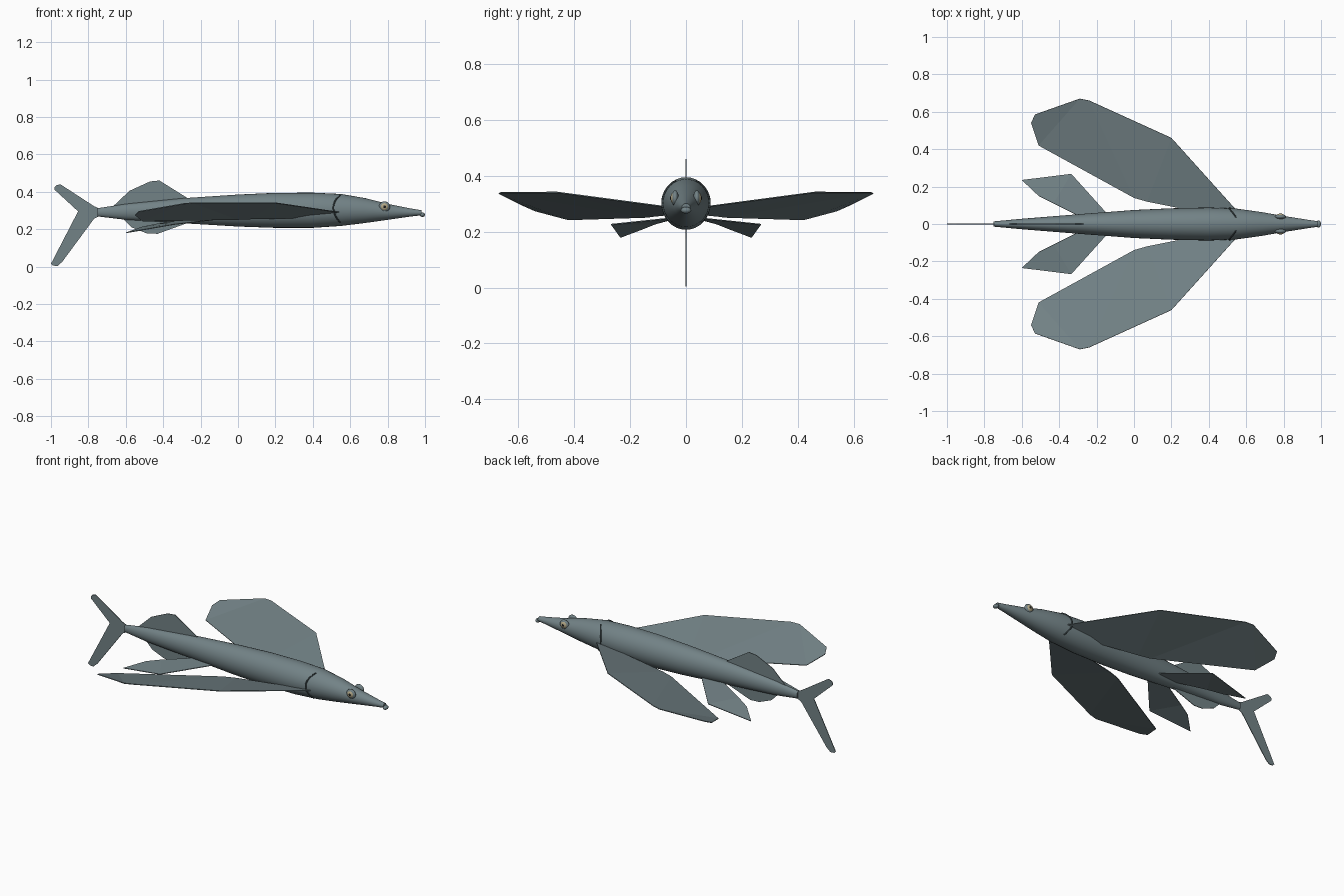
import bpy, bmesh, math
from mathutils import Vector

cube = bpy.data.objects.get("Cube")
if cube:
    bpy.data.objects.remove(cube, do_unlink=True)


def material(name, rgb):
    m = bpy.data.materials.new(name)
    m.use_nodes = True
    m.diffuse_color = (*rgb, 1)
    m.node_tree.nodes["Principled BSDF"].inputs["Base Color"].default_value = (*rgb, 1)
    return m


SKIN = material("blue grey skin", (.17, .225, .24))
GILL = material("dark gill", (.05, .07, .075))
IRIS = material("pale gold iris", (.45, .39, .24))
PUPIL = material("black pupil", (.01, .01, .01))


def make(name, bm, mat, smooth=True):
    bmesh.ops.recalc_face_normals(bm, faces=bm.faces)
    mesh = bpy.data.meshes.new(name)
    bm.to_mesh(mesh)
    bm.free()
    mesh.materials.append(mat)
    obj = bpy.data.objects.new(name, mesh)
    bpy.context.collection.objects.link(obj)
    if smooth:
        bpy.ops.object.select_all(action='DESELECT')
        obj.select_set(True)
        bpy.context.view_layer.objects.active = obj
        bpy.ops.object.shade_smooth_by_angle(angle=math.radians(40))
    return obj


# Body sections: x, bottom z, top z, half width
SECTIONS = [(-.75, .268, .312, .014), (-.6, .25, .335, .028), (-.3, .232, .365, .052),
            (0, .214, .385, .075), (.2, .207, .394, .084), (.4, .207, .395, .088),
            (.55, .217, .388, .082), (.68, .233, .366, .064), (.8, .25, .335, .043),
            (.92, .267, .311, .024), (.98, .274, .301, .015)]


def body_point(x, angle, grow=0):
    for a, b in zip(SECTIONS, SECTIONS[1:]):
        if x <= b[0]:
            break
    t = (x - a[0]) / (b[0] - a[0])
    low, high, wide = (a[i] + t * (b[i] - a[i]) for i in (1, 2, 3))
    return Vector((x, (wide + grow) * math.cos(angle),
                   (low + high) / 2 + ((high - low) / 2 + grow) * math.sin(angle)))


# Body
SIDES = 32
bm = bmesh.new()
rings = [[bm.verts.new(body_point(s[0], math.tau * i / SIDES)) for i in range(SIDES)]
         for s in SECTIONS]
for r, q in zip(rings, rings[1:]):
    for i in range(SIDES):
        j = (i + 1) % SIDES
        bm.faces.new((r[i], r[j], q[j], q[i]))
bm.faces.new(rings[0])
bm.faces.new(rings[-1])
make("body", bm, SKIN)


# Fins are thin strips spanning a leading and a trailing edge
def fin(name, lead, trail, side=1):
    bm = bmesh.new()
    rows = [[bm.verts.new((x, side * y, z)) for x, y, z in row] for row in (lead, trail)]
    a, b = rows
    for i in range(len(a) - 1):
        bm.faces.new((a[i], a[i + 1], b[i + 1], b[i]))
    obj = make(name, bm, SKIN, smooth=False)
    mod = obj.modifiers.new("thickness", 'SOLIDIFY')
    mod.thickness = .004
    mod.offset = 0


def upright(points):
    return [(x, 0, z) for x, z in points]


PECTORAL = ([(.56, .06, .288), (.2, .46, .341), (-.24, .66, .341), (-.29, .67, .337), (-.53, .585, .295)],
            [(.42, .05, .262), (.07, .12, .255), (0, .14, .252), (-.51, .42, .243), (-.55, .54, .275)])
PELVIC = ([(-.13, .04, .25), (-.335, .268, .226), (-.6, .235, .18)],
          [(-.27, .03, .25), (-.43, .11, .228), (-.51, .15, .212)])
for side, label in ((1, "left"), (-1, "right")):
    fin(label + "_pectoral_fin", *PECTORAL, side)
    fin(label + "_pelvic_fin", *PELVIC, side)

fin("dorsal_fin",
    upright([(-.26, .36), (-.42, .46), (-.47, .455), (-.58, .405), (-.67, .32)]),
    upright([(-.28, .34), (-.42, .33), (-.47, .32), (-.58, .31), (-.65, .3)]))
fin("anal_fin",
    upright([(-.25, .24), (-.43, .175), (-.49, .178), (-.57, .21), (-.62, .26)]),
    upright([(-.28, .27), (-.43, .27), (-.49, .28), (-.56, .29), (-.61, .29)]))
fin("upper_tail_lobe", upright([(-.73, .305), (-.77, .323), (-.95, .44), (-.97, .435)]),
    upright([(-.73, .29), (-.855, .295), (-.98, .41), (-.98, .425)]))
fin("lower_tail_lobe", upright([(-.73, .275), (-.77, .255), (-.94, .025), (-.965, .003)]),
    upright([(-.73, .29), (-.855, .295), (-1, .015), (-.99, .005)]))


def ball(name, centre, size, mat, rounds=20):
    bm = bmesh.new()
    bmesh.ops.create_uvsphere(bm, u_segments=rounds, v_segments=rounds // 2, radius=1)
    bmesh.ops.scale(bm, vec=size, verts=bm.verts)
    bmesh.ops.translate(bm, vec=centre, verts=bm.verts)
    make(name, bm, mat)


# Mouth: rounded lip at the tip of the snout
ball("lip", (.986, 0, .277), (.014, .019, .012), SKIN)

# Eyes and gill slits
for side, label in ((1, "left"), (-1, "right")):
    ball(label + "_eye_rim", (.783, side * .039, .32), (.03, .013, .028), SKIN)
    ball(label + "_iris", (.783, side * .043, .32), (.022, .0125, .021), IRIS)
    ball(label + "_pupil", (.784, side * .049, .32), (.01, .0085, .01), PUPIL)

    curve = bpy.data.curves.new(label + "_gill_slit", 'CURVE')
    curve.dimensions = '3D'
    curve.bevel_depth = .004
    curve.bevel_resolution = 1
    curve.use_fill_caps = True
    line = curve.splines.new('POLY')
    count = 16
    line.points.add(count - 1)
    for i, p in enumerate(line.points):
        angle = math.radians(-50 + 115 * i / (count - 1))
        v = body_point(.51 + .05 * math.sin(angle - .13) ** 2, angle, .001)
        p.co = (v.x, side * v.y, v.z, 1)
    curve.materials.append(GILL)
    bpy.context.collection.objects.link(bpy.data.objects.new(label + "_gill_slit", curve))
